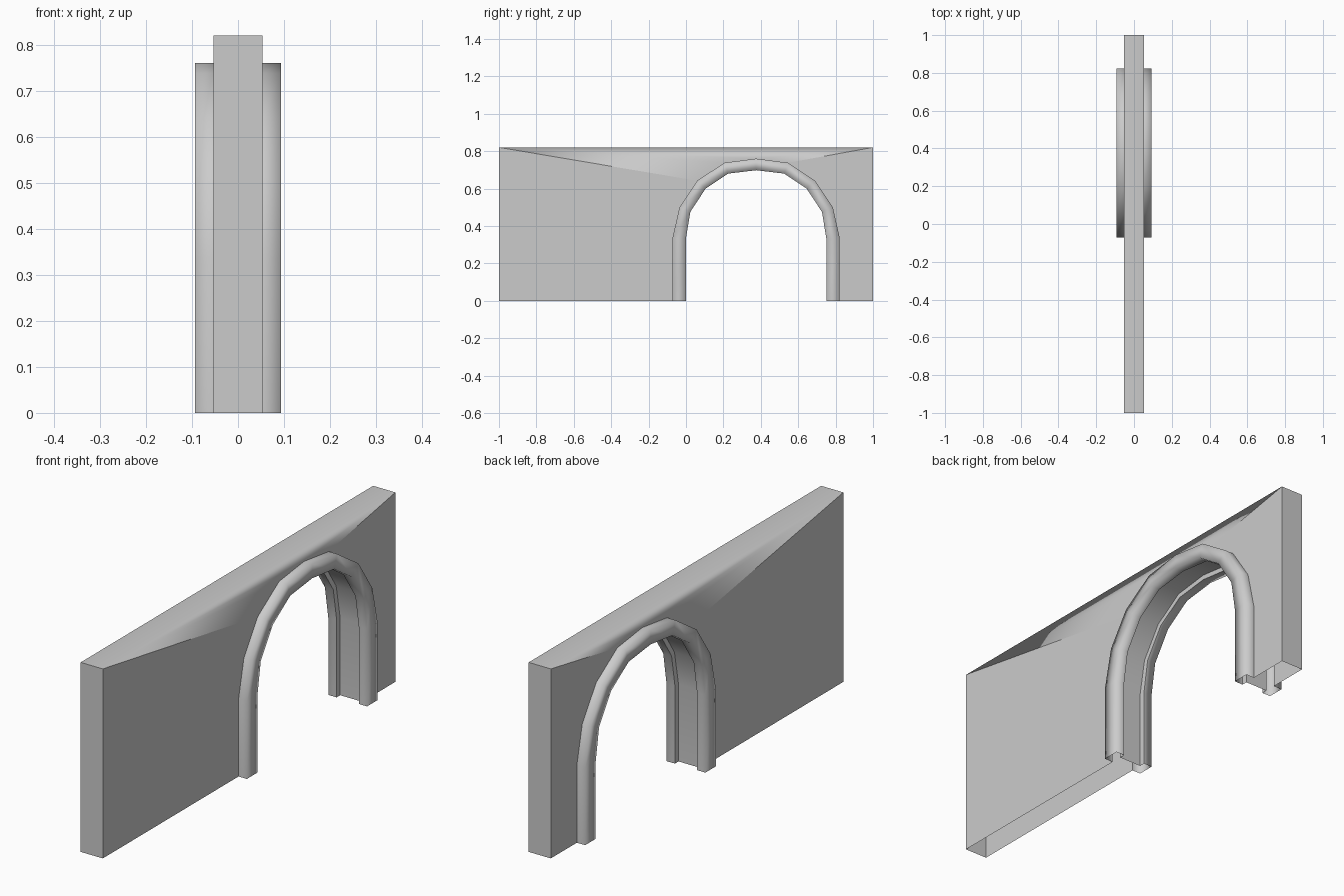
import bpy, bmesh

if "Cube" in bpy.data.objects:
    bpy.data.objects.remove(bpy.data.objects["Cube"])

HALF, TRIM_X, TOP = 0.053, 0.093, 0.82
CENTRE = 0.375


def arch_path(half_points):
    """Mirror half an arch (offset from centre, z) into a full left-to-right path."""
    left = [(CENTRE - o, z) for o, z in half_points]
    right = [(CENTRE + o, z) for o, z in reversed(half_points[:-1])]
    return left + right


outer = arch_path([(0.447, 0), (0.447, 0.335), (0.41, 0.50), (0.315, 0.642), (0.17, 0.738), (0, 0.76)])
inner = arch_path([(0.375, 0), (0.375, 0.335), (0.352, 0.475), (0.27, 0.60), (0.15, 0.68), (0, 0.698)])

# Cross-section swept over the arch: (x, 0 = outer line .. 1 = inner line)
section = [(HALF, 0), (TRIM_X, 0), (TRIM_X, 1), (HALF, 1), (HALF, 0.66)]
section += [(-x, t) for x, t in reversed(section)]

bm = bmesh.new()
soft = set()       # edges kept smooth
hard = set()       # flat edges that split the shading

# Trim on both sides plus the recessed reveal between them, open at the feet
rings = []
for (oy, oz), (iy, iz) in zip(outer, inner):
    rings.append([bm.verts.new((x, oy + (iy - oy) * t, oz + (iz - oz) * t)) for x, t in section])
for a, b in zip(rings, rings[1:]):
    for j in range(len(section) - 1):
        bm.faces.new((a[j], a[j + 1], b[j + 1], b[j]))
    for j in (1, 2, 7, 8):                      # rounded look on the moulding
        soft.add(bm.edges.get((a[j], b[j])))

# Wall sides, split in three panels around the arch
corners = []
last = len(outer) - 1
for side, col in ((1, 0), (-1, len(section) - 1)):
    arch = [r[col] for r in rings]
    bl, tl, tr, br = [bm.verts.new((side * HALF, y, z)) for y, z in
                      ((-1, 0), (-1, TOP), (1, TOP), (1, 0))]
    corners.append((bl, tl, tr, br))
    bm.faces.new([bl, tl] + arch[3::-1])
    bm.faces.new([tl, tr] + arch[6:2:-1])
    bm.faces.new([tr, br] + arch[last:5:-1])
    hard.add(bm.edges.get((tl, arch[3])))
    hard.add(bm.edges.get((tr, arch[6])))

# Wall ends and top; the underside stays open
p, q = corners
for i in range(3):
    bm.faces.new((p[i], p[i + 1], q[i + 1], q[i]))
for c in corners:
    soft.add(bm.edges.get((c[1], c[2])))        # top edge blends into the sides

bmesh.ops.recalc_face_normals(bm, faces=bm.faces[:])
for f in bm.faces:
    f.smooth = True
for e in bm.edges:
    sharp = e.calc_face_angle(0) > 0.7 and e not in soft
    e.smooth = not (sharp or e in hard)

mesh = bpy.data.meshes.new("arched_wall")
bm.to_mesh(mesh)
bm.free()
bpy.context.collection.objects.link(bpy.data.objects.new("arched_wall", mesh))
